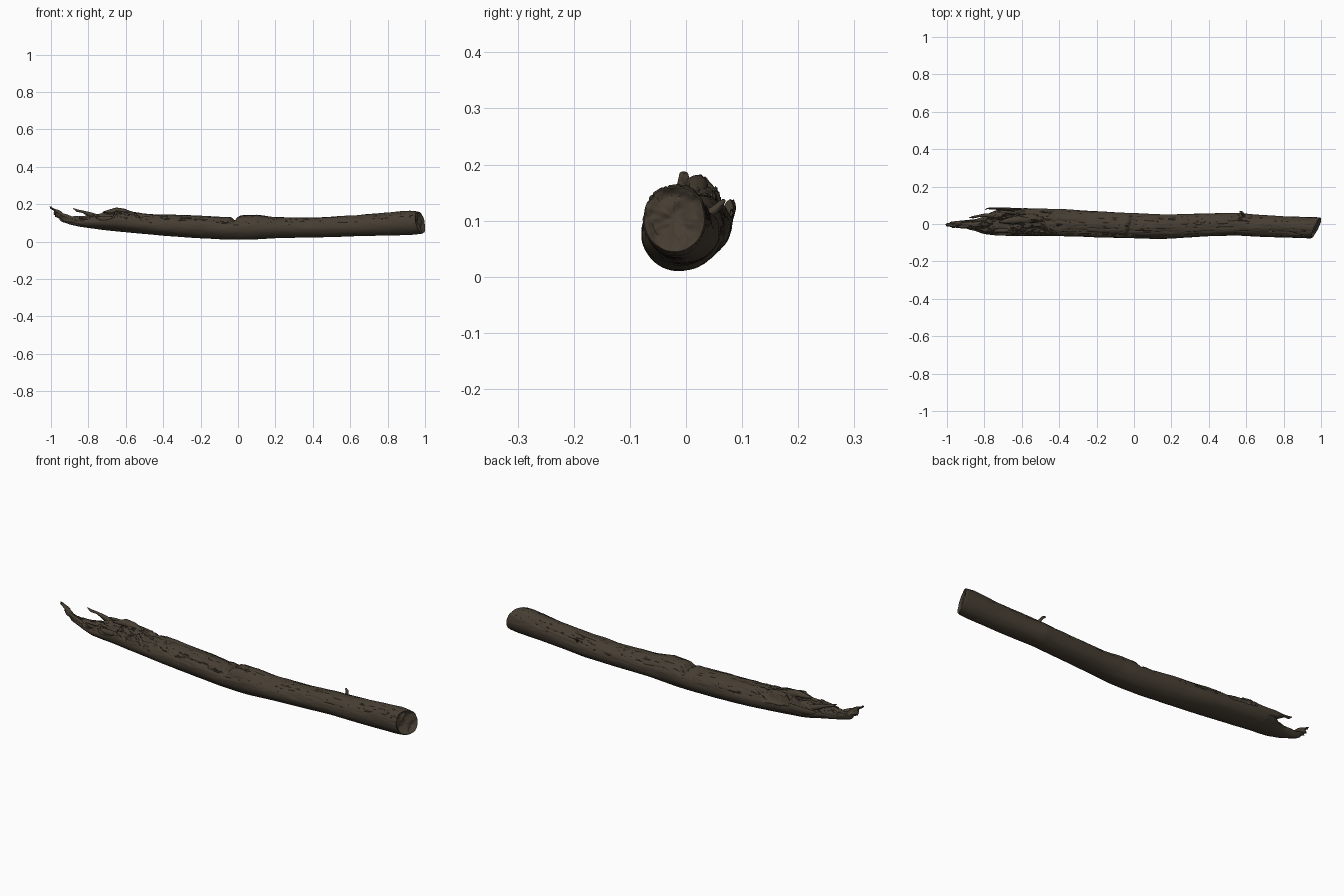
import bpy, bmesh, math
from mathutils import Vector, noise

if "Cube" in bpy.data.objects:
    bpy.data.objects.remove(bpy.data.objects["Cube"])

bark = bpy.data.materials.new("dark_bark")
bark.diffuse_color = (0.062, 0.048, 0.033, 1)
bark.use_nodes = True
bark.node_tree.nodes["Principled BSDF"].inputs["Base Color"].default_value = bark.diffuse_color

# Stations along the log: x, bottom z, top z, front y, back y
S = [(-1.0, .176, .188, -.012, .004), (-.97, .135, .170, -.018, .010),
     (-.94, .108, .152, -.020, .016), (-.90, .092, .143, -.022, .020),
     (-.85, .080, .135, -.036, .026), (-.80, .073, .140, -.054, .045),
     (-.75, .066, .150, -.060, .070), (-.70, .060, .163, -.062, .084),
     (-.65, .055, .172, -.065, .086), (-.60, .050, .164, -.065, .085),
     (-.50, .041, .152, -.065, .083), (-.40, .031, .146, -.066, .080),
     (-.20, .018, .140, -.070, .069), (-.07, .011, .130, -.074, .060),
     (.03, .010, .141, -.077, .056), (.10, .012, .143, -.080, .052),
     (.20, .018, .128, -.077, .052), (.40, .022, .130, -.066, .057),
     (.55, .026, .137, -.061, .060), (.65, .029, .141, -.068, .051),
     (.80, .033, .154, -.072, .041), (.93, .037, .166, -.076, .037),
     (.97, .042, .163, -.077, .036)]


def station(x):
    for a, b in zip(S, S[1:]):
        if x <= b[0] + 1e-6:
            t = (x - a[0]) / (b[0] - a[0])
            return [p + (q - p) * t for p, q in zip(a[1:], b[1:])]
    return S[-1][1:]


def step(a, b, x):
    t = max(0, min(1, (x - a) / (b - a)))
    return t * t * (3 - 2 * t)


def fbm(x, y, z):
    return noise.fractal(Vector((x, y, z)), 1.0, 2.0, 3)


def surface(x, ang):
    b, t, f, k = station(x)
    c, s = math.cos(ang), math.sin(ang)
    ry, rz = (k - f) / 2, (t - b) / 2
    # Long grain, broader lumps and shallow furrows on the upper half
    up = step(-.3, .7, s)
    r = 1 + .05 * fbm(x * 5, c * 1.5, s * 1.5) * (.4 + up)
    furrow = max(0, .16 - abs(fbm(x * 3.5 + 9, c * 3.5, s * 3.5))) / .16
    r -= .07 * furrow ** 2 * up
    y, z = (f + k) / 2 + ry * c * r, (b + t) / 2 + rz * s * r
    # Broken notch across the top near the middle
    line = -.015 + .25 * y + .012 * noise.noise(Vector((y * 50, 3, z * 30)))
    z -= .022 * math.exp(-((x - line) / .016) ** 2) * step(.2, .9, s)
    # Rotten, stepped top toward the splintered end
    rot = step(-.35, -.6, x) * step(-.99, -.88, x) * step(.05, .6, s)
    shelf = fbm(x * 8, y * 28, 4.2)
    z -= rot * rz * (.32 * step(-.02, .09, shelf) + .22 * step(.22, .3, shelf))
    z -= rot * rz * .25 * max(0, 1 - abs(shelf + .18) / .09)
    x += .02 * step(-.7, -.95, x) * fbm(y * 40, z * 40, 1)
    # Slanted cut at the sound end
    w = step(.8, .97, x)
    x += w * (.45 * (y + .02) - .2 * (z - .1) - .002)
    return Vector((x, y, z))


# Log: lofted rings, a fine point at one end, a dented face at the other
N, M = 96, 420
bm = bmesh.new()
rings = []
for i in range(M + 1):
    x = -1 + 1.97 * i / M
    rings.append([bm.verts.new(surface(x, math.tau * j / N)) for j in range(N)])
rim = [v.co.copy() for v in rings[-1]]
mid = sum(rim, Vector()) / N
for q in (.95, .88, .8, .7, .6, .5, .4, .3, .2, .1):
    ring = []
    for p in rim:
        v = mid + (p - mid) * q
        d = .014 * step(1, .7, q) + .012 * fbm(v.y * 28, v.z * 28, 7) * step(1, .8, q)
        v.x += .008 * step(1, .95, q) - d
        ring.append(bm.verts.new(v))
    rings.append(ring)
for a, b in zip(rings, rings[1:]):
    for j in range(N):
        k = (j + 1) % N
        bm.faces.new((a[j], a[k], b[k], b[j]))
bm.faces.new(rings[0])
bm.faces.new(rings[-1])
bmesh.ops.recalc_face_normals(bm, faces=bm.faces)
me = bpy.data.meshes.new("log")
bm.to_mesh(me)
bm.free()
log = bpy.data.objects.new("log", me)
bpy.context.collection.objects.link(log)


# Splinters and twig: tapered, slightly flattened rods along a path
def shard(name, pts, flat=.6, n=10):
    bm = bmesh.new()
    prev = None
    for i, (x, y, z, r) in enumerate(pts):
        a, b = Vector(pts[max(0, i - 1)][:3]), Vector(pts[min(len(pts) - 1, i + 1)][:3])
        d = (b - a).normalized()
        u = d.cross(Vector((0, 0, 1))).normalized()
        w = u.cross(d)
        ring = []
        for j in range(n):
            t = math.tau * j / n
            rr = r * (1 + .35 * noise.noise(Vector((x * 30, j * 1.7, z * 30))))
            ring.append(bm.verts.new(Vector((x, y, z)) + rr * (u * math.cos(t) * flat + w * math.sin(t))))
        if prev:
            for j in range(n):
                k = (j + 1) % n
                bm.faces.new((prev[j], prev[k], ring[k], ring[j]))
        else:
            bm.faces.new(ring)
        prev = ring
    bm.faces.new(prev)
    bmesh.ops.recalc_face_normals(bm, faces=bm.faces)
    m = bpy.data.meshes.new(name)
    bm.to_mesh(m)
    bm.free()
    o = bpy.data.objects.new(name, m)
    bpy.context.collection.objects.link(o)
    return o


parts = [log,
    shard("upper_splinter", [(-.74, .045, .125, .016), (-.79, .047, .145, .012),
          (-.83, .043, .159, .007), (-.86, .036, .165, .007), (-.88, .034, .177, .002)], .9),
    shard("back_splinter", [(-.64, .076, .115, .022), (-.70, .080, .118, .018),
          (-.75, .083, .122, .014), (-.785, .083, .128, .009), (-.795, .076, .130, .003)], .4),
    shard("crest_splinter", [(-.55, .020, .143, .012), (-.61, .022, .160, .015),
          (-.65, .020, .166, .015), (-.69, .016, .160, .010), (-.72, .010, .158, .003)], 1.3),
    shard("front_splinter", [(-.66, -.035, .120, .016), (-.74, -.036, .122, .013),
          (-.80, -.034, .124, .010), (-.85, -.025, .128, .003)], .8),
    shard("tip_splinter", [(-.88, -.012, .118, .014), (-.92, -.016, .135, .010),
          (-.955, -.014, .150, .006), (-.975, -.020, .160, .002)], .8),
    shard("broken_twig", [(.59, .030, .108, .009), (.583, .050, .118, .007),
          (.578, .062, .130, .006), (.566, .067, .135, .004)], 1)]

for o in parts:
    o.data.materials.append(bark)
    bpy.ops.object.select_all(action='DESELECT')
    o.select_set(True)
    bpy.context.view_layer.objects.active = o
    bpy.ops.object.shade_smooth_by_angle(angle=math.radians(50))
